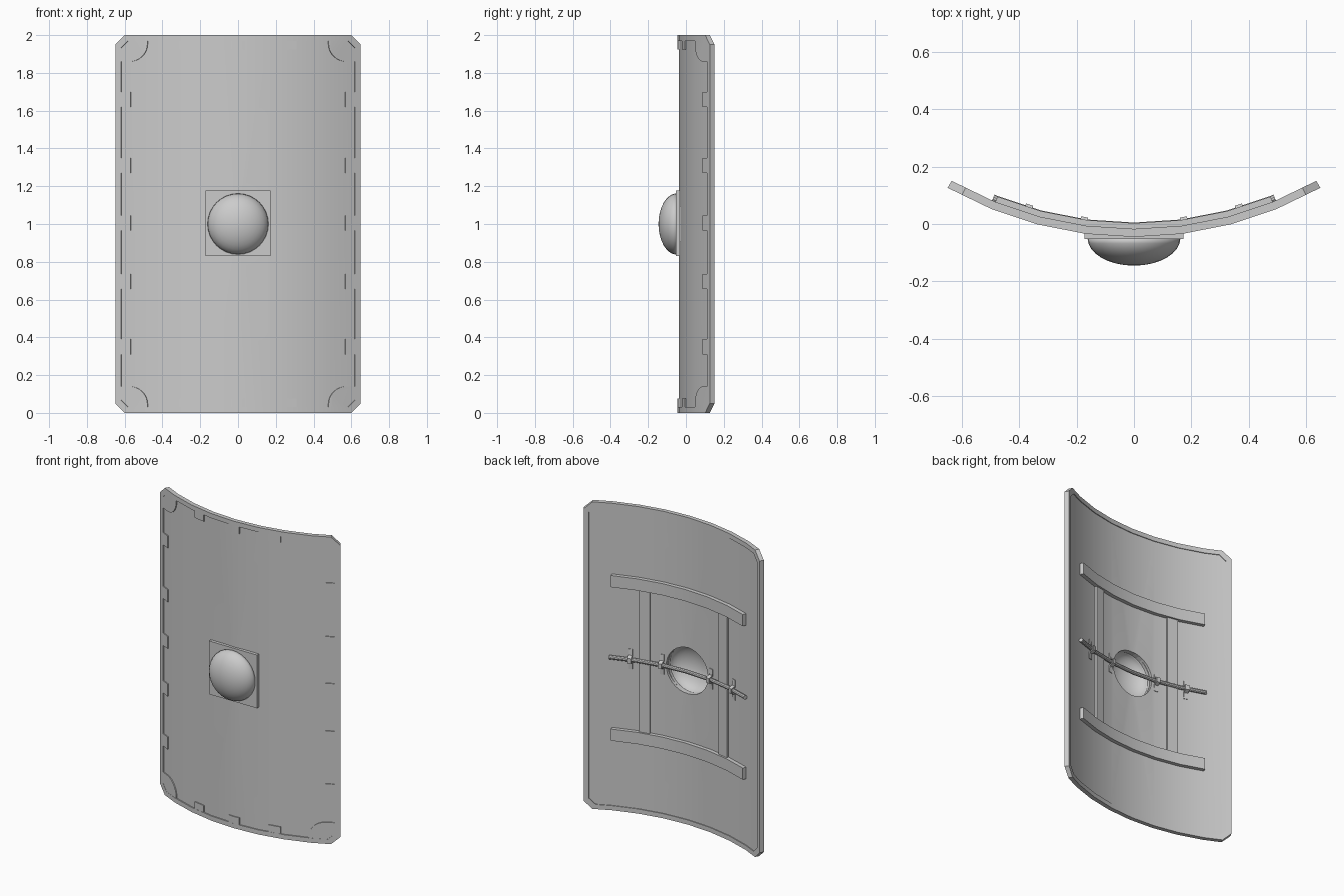
import bpy, bmesh, math
from mathutils import Vector

if "Cube" in bpy.data.objects:
    bpy.data.objects.remove(bpy.data.objects["Cube"])

R, CY, W = 1.317, 1.272, 0.649           # front radius, arc centre y, half width
SEG = math.asin(W / R) / 4               # eight facets across the shield
COLS = [R * math.sin(k * SEG) for k in range(-4, 5)]


def bend_point(co):
    """Flat (x, depth, z) -> curved shield space."""
    x, d, z = co
    k = max(0, min(7, sum(x > c for c in COLS) - 1))
    t = (x - COLS[k]) / (COLS[k + 1] - COLS[k])
    r = R - d
    a, b = ((k - 4) * SEG, (k - 3) * SEG)
    p = Vector((r * math.sin(a), CY - r * math.cos(a), z))
    q = Vector((r * math.sin(b), CY - r * math.cos(b), z))
    return p.lerp(q, t)


def finish(bm, name, bend=True):
    if bend:
        for c in COLS[1:-1]:
            bmesh.ops.bisect_plane(bm, geom=bm.verts[:] + bm.edges[:] + bm.faces[:],
                                   plane_co=(c, 0, 0), plane_no=(1, 0, 0), dist=1e-5)
        for v in bm.verts:
            v.co = bend_point(v.co)
    bmesh.ops.recalc_face_normals(bm, faces=bm.faces)
    me = bpy.data.meshes.new(name)
    bm.to_mesh(me)
    bm.free()
    ob = bpy.data.objects.new(name, me)
    bpy.context.collection.objects.link(ob)
    bpy.ops.object.select_all(action='DESELECT')
    ob.select_set(True)
    bpy.context.view_layer.objects.active = ob
    bpy.ops.object.shade_smooth_by_angle(angle=math.radians(30))
    return ob


def extrude(polys, vec, name, bend=True):
    """Join flat polygons and push them along vec into a solid."""
    bm = bmesh.new()
    for poly in polys:
        bm.faces.new([bm.verts.new(p) for p in poly])
    bmesh.ops.remove_doubles(bm, verts=bm.verts, dist=1e-6)
    res = bmesh.ops.extrude_face_region(bm, geom=bm.faces[:], use_keep_orig=True)
    for g in res['geom']:
        if isinstance(g, bmesh.types.BMVert):
            g.co += Vector(vec)
    return finish(bm, name, bend)


def plate(pts, d0, d1, name, bend=True):
    return extrude([[(x, d0, z) for x, z in pts]], (0, d1 - d0, 0), name, bend)


def rect(x0, x1, z0, z1):
    return [(x0, z0), (x1, z0), (x1, z1), (x0, z1)]


def octagon(i):
    w, c = W - i, 0.05 - i * 0.41
    h = 1 - i
    return [(x, 1 + z) for x, z in ((w, c - h), (w, h - c), (w - c, h), (c - w, h),
                                    (-w, h - c), (-w, c - h), (c - w, -h), (w - c, -h))]


# curved panel and raised rim
panel = plate(octagon(0.01), 0.007, 0.023, "panel")
o, n = octagon(0), octagon(0.03)
extrude([[(p[0], 0, p[1]) for p in (o[i], o[(i + 1) % 8], n[(i + 1) % 8], n[i])]
         for i in range(8)], (0, 0.028, 0), "rim")

# boss backing plate, with a hand hole cut through plate and panel
base = plate(rect(-0.173, 0.173, 0.83, 1.177), -0.053, -0.033, "boss_plate", False)
bpy.ops.mesh.primitive_cylinder_add(vertices=32, radius=0.15, depth=0.3,
                                    location=(0, 0, 1), rotation=(math.pi / 2, 0, 0))
cutter = bpy.context.object
cutter.hide_render = True
for ob in (panel, base):
    bpy.context.view_layer.objects.active = ob
    m = ob.modifiers.new("hand_hole", 'BOOLEAN')
    m.operation, m.object, m.solver = 'DIFFERENCE', cutter, 'EXACT'
    bpy.ops.object.modifier_move_to_index(modifier=m.name, index=0)
    bpy.ops.object.modifier_apply(modifier=m.name)
bpy.data.objects.remove(cutter)

# hollow boss dome
bm = bmesh.new()
bmesh.ops.create_uvsphere(bm, u_segments=32, v_segments=16, radius=1)
bmesh.ops.delete(bm, geom=[v for v in bm.verts if v.co.z < -1e-4], context='VERTS')
for v in bm.verts:
    x, y, z = v.co
    v.co = (x * 0.162, -0.049 - z * 0.096, 1 + y * 0.162)
dome = finish(bm, "boss_dome", False)
if sum((p.normal.y * p.area for p in dome.data.polygons)) > 0:
    dome.data.flip_normals()
sol = dome.modifiers.new("shell", 'SOLIDIFY')
sol.thickness, sol.offset = 0.01, -1

# edge tabs and rounded corner plates on the front
for s in (-1, 1):
    for z in (0.35, 0.695, 1.005, 1.31, 1.66):
        plate(rect(s * 0.57, s * 0.625, z - 0.04, z + 0.04), 0.001, 0.012, "side_tab")
    arc = [(0.575 - 0.095 * math.cos(a), 0.955 - 0.095 * math.sin(a))
           for a in (i * math.pi / 16 for i in range(9))]
    arc = [(0.48, 0.975), *arc, (0.625, 0.86), (0.625, 0.935), (0.585, 0.975)]
    for t in (-1, 1):
        plate([(s * x, 1 + t * z) for x, z in arc], 0.001, 0.012, "corner_plate")
for t in (-1, 1):
    for x in (-0.272, 0, 0.272):
        plate(rect(x - 0.038, x + 0.038, 1 + t * 0.925, 1 + t * 0.975),
              0.001, 0.012, "end_tab")

# back bracing: curved cross bars and upright straps
for z in (0.5, 1.5):
    plate(rect(-COLS[7] + 0.003, COLS[7] - 0.003, z - 0.038, z + 0.038),
          0.022, 0.048, "cross_bar")
for s in (-1, 1):
    plate(rect(s * 0.255, s * 0.325, 0.53, 1.47), 0.022, 0.036, "upright_strap")

# grip rod with its four clips
ring = [(-0.505, 0.037 + 0.013 * math.cos(a), 1 + 0.013 * math.sin(a))
        for a in (i * math.pi / 5 for i in range(10))]
extrude([ring], (1.01, 0, 0), "grip_rod")
outer = [(-0.065, 0.027), (-0.026, 0.03), (-0.016, 0.057),
         (0.016, 0.057), (0.026, 0.03), (0.065, 0.027)]
inner = [(-0.065, 0.021), (-0.02, 0.022), (-0.012, 0.05),
         (0.012, 0.05), (0.02, 0.022), (0.065, 0.021)]
for x in (-0.38, -0.18, 0.18, 0.38):
    quads = [[(x - 0.013, d, 1 + z) for z, d in
              (outer[i], outer[i + 1], inner[i + 1], inner[i])] for i in range(5)]
    extrude(quads, (0.026, 0, 0), "rod_clip")
